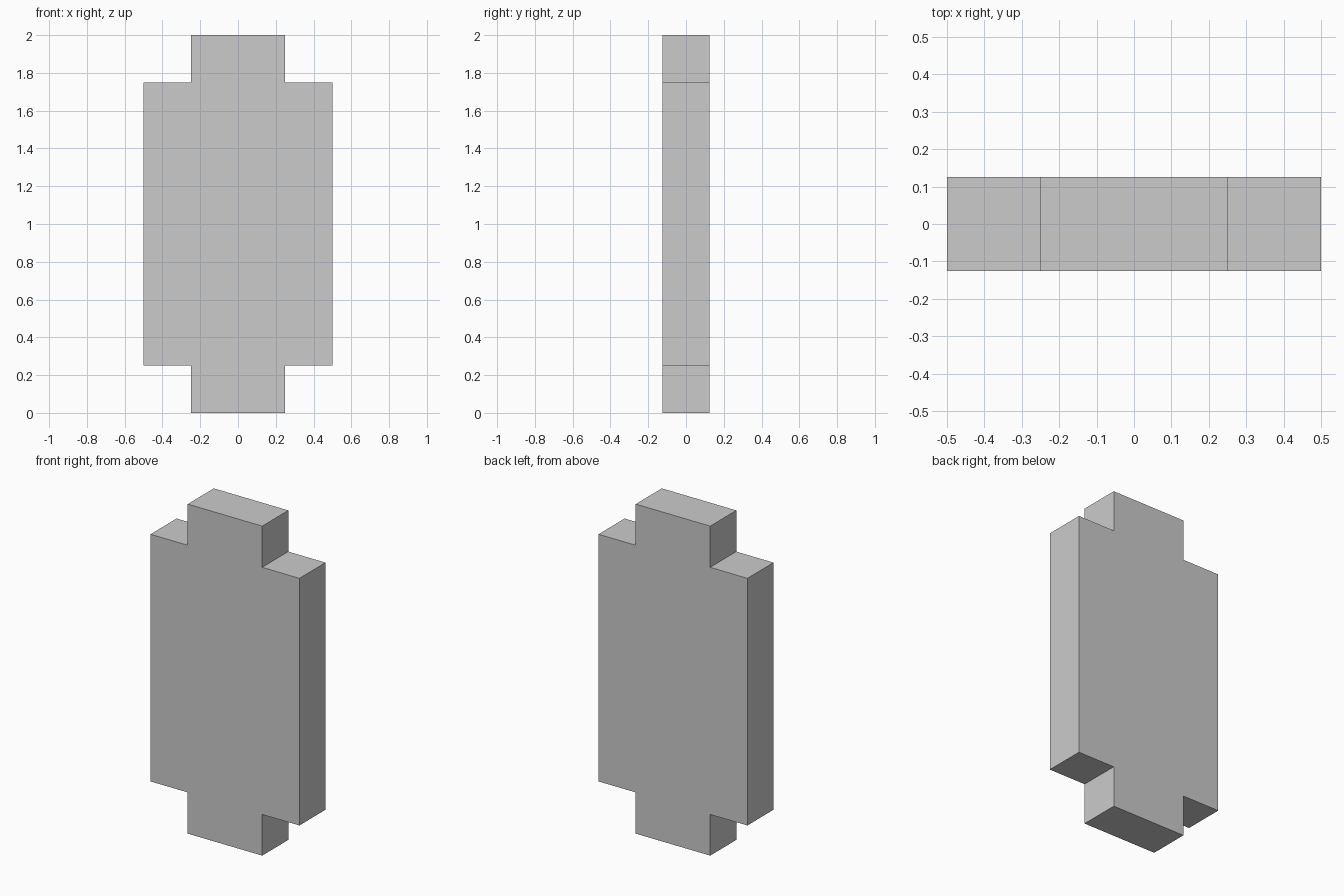
import bpy
import bmesh

if "Cube" in bpy.data.objects:
    bpy.data.objects.remove(bpy.data.objects["Cube"])

DEPTH = 0.25

# Right half of the stepped outline (x, z), bottom to top
half = [(0.25, 0.0), (0.25, 0.25), (0.5, 0.25),
        (0.5, 1.75), (0.25, 1.75), (0.25, 2.0)]
# Mirror for the left half
outline = half + [(-x, z) for x, z in reversed(half)]

# Flat plate: front outline extruded to the back
bm = bmesh.new()
face = bm.faces.new([bm.verts.new((x, -DEPTH / 2, z)) for x, z in outline])
result = bmesh.ops.extrude_face_region(bm, geom=[face], use_keep_orig=True)
moved = [v for v in result["geom"] if isinstance(v, bmesh.types.BMVert)]
bmesh.ops.translate(bm, verts=moved, vec=(0, DEPTH, 0))
bmesh.ops.recalc_face_normals(bm, faces=bm.faces)

mesh = bpy.data.meshes.new("stepped_plate")
bm.to_mesh(mesh)
bm.free()
plate = bpy.data.objects.new("stepped_plate", mesh)
bpy.context.collection.objects.link(plate)
